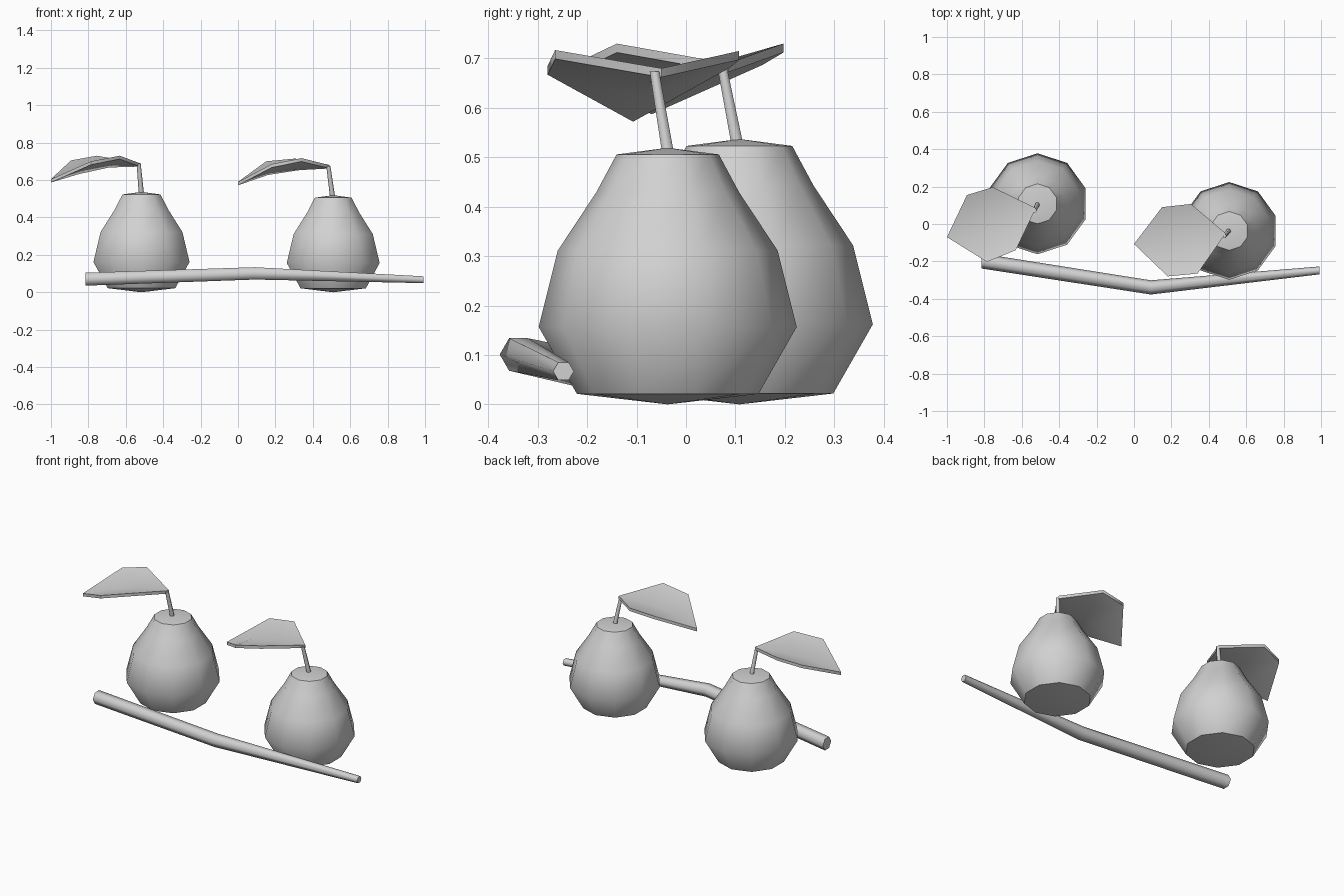
import bpy, bmesh, math
from mathutils import Vector

cube = bpy.data.objects.get("Cube")
if cube:
    bpy.data.objects.remove(cube, do_unlink=True)

GREY = (0.64, 0.64, 0.64, 1)
grey = bpy.data.materials.new("plain_grey")
grey.use_nodes = True
grey.diffuse_color = GREY
grey.node_tree.nodes["Principled BSDF"].inputs["Base Color"].default_value = GREY


def finish(name, bm, angle):
    """Turn a bmesh into a named, shaded object."""
    bmesh.ops.recalc_face_normals(bm, faces=bm.faces)
    mesh = bpy.data.meshes.new(name)
    bm.to_mesh(mesh)
    bm.free()
    mesh.materials.append(grey)
    obj = bpy.data.objects.new(name, mesh)
    bpy.context.collection.objects.link(obj)
    bpy.ops.object.select_all(action="DESELECT")
    obj.select_set(True)
    bpy.context.view_layer.objects.active = obj
    bpy.ops.object.shade_smooth_by_angle(angle=math.radians(angle))
    return obj


def bridge(bm, rings):
    n = len(rings[0])
    for a, b in zip(rings, rings[1:]):
        for i in range(n):
            j = (i + 1) % n
            bm.faces.new((a[i], a[j], b[j], b[i]))


def fan(bm, ring, tip):
    for i, v in enumerate(ring):
        bm.faces.new((v, ring[(i + 1) % len(ring)], tip))


# Lathed fruit body, as (radius, height)
PROFILE = [(0.19, 0.022), (0.27, 0.162), (0.23, 0.322), (0.15, 0.443), (0.107, 0.523)]


def pear(name, x, y, scale, sides=10):
    bm = bmesh.new()
    rings = []
    for r, z in PROFILE:
        turn = [math.pi / 2 + math.tau * i / sides for i in range(sides)]
        rings.append([bm.verts.new((x + scale * r * math.cos(t),
                                    y + scale * r * math.sin(t), scale * z)) for t in turn])
    bridge(bm, rings)
    fan(bm, rings[0], bm.verts.new((x, y, 0)))
    fan(bm, rings[-1], bm.verts.new((x, y, scale * 0.537)))
    return finish(name, bm, 50)


# Tapered rod through points, with a radius at each point
def rod(name, points, radii, u, v, sides=6):
    bm = bmesh.new()
    u, v = Vector(u), Vector(v)
    rings = []
    for p, r in zip(points, radii):
        turn = [math.tau * i / sides for i in range(sides)]
        rings.append([bm.verts.new(Vector(p) + r * (u * math.cos(t) + v * math.sin(t)))
                      for t in turn])
    bridge(bm, rings)
    bm.faces.new(rings[0])
    bm.faces.new(rings[-1])
    return finish(name, bm, 65)


# Folded leaf: midrib of four points, two raised points on each side
def leaf(name, rib, back, front):
    bm = bmesh.new()
    m = [bm.verts.new(p) for p in rib]
    for side in (back, front):
        s = [bm.verts.new(p) for p in side]
        bm.faces.new((m[0], s[0], m[1]))
        bm.faces.new((m[1], s[0], s[1], m[2]))
        bm.faces.new((m[2], s[1], m[3]))
    lower = bmesh.ops.duplicate(bm, geom=bm.faces[:])["geom"]
    bmesh.ops.translate(bm, verts=[g for g in lower if isinstance(g, bmesh.types.BMVert)],
                        vec=(0, 0, -0.018))
    bmesh.ops.bridge_loops(bm, edges=[e for e in bm.edges if e.is_boundary])
    return finish(name, bm, 50)


pear("right_pear", -0.516, 0.108, 1.0)
pear("left_pear", 0.509, -0.037, 0.967)

X, Y, Z = (1, 0, 0), (0, 1, 0), (0, 0, 1)
rod("right_stem", [(-0.516, 0.105, 0.52), (-0.531, 0.072, 0.688)], [0.014, 0.011], X, Y)
rod("left_stem", [(0.507, -0.035, 0.5), (0.483, -0.064, 0.674)], [0.014, 0.011], X, Y)

leaf("right_leaf",
     [(-0.525, 0.085, 0.69), (-0.69, 0.04, 0.685), (-0.85, -0.02, 0.65), (-1, -0.07, 0.605)],
     [(-0.755, 0.197, 0.73), (-0.893, 0.155, 0.705)],
     [(-0.632, -0.14, 0.73), (-0.786, -0.203, 0.70)])
leaf("left_leaf",
     [(0.49, -0.05, 0.68), (0.32, -0.075, 0.67), (0.16, -0.095, 0.645), (0, -0.107, 0.59)],
     [(0.305, 0.107, 0.715), (0.15, 0.09, 0.70)],
     [(0.34, -0.265, 0.717), (0.18, -0.28, 0.685)])

# Bent branch lying in front of the fruit
rod("branch", [(-0.815, -0.198, 0.07), (0.09, -0.339, 0.101), (0.993, -0.248, 0.067)],
    [0.04, 0.038, 0.021], Y, Z)
